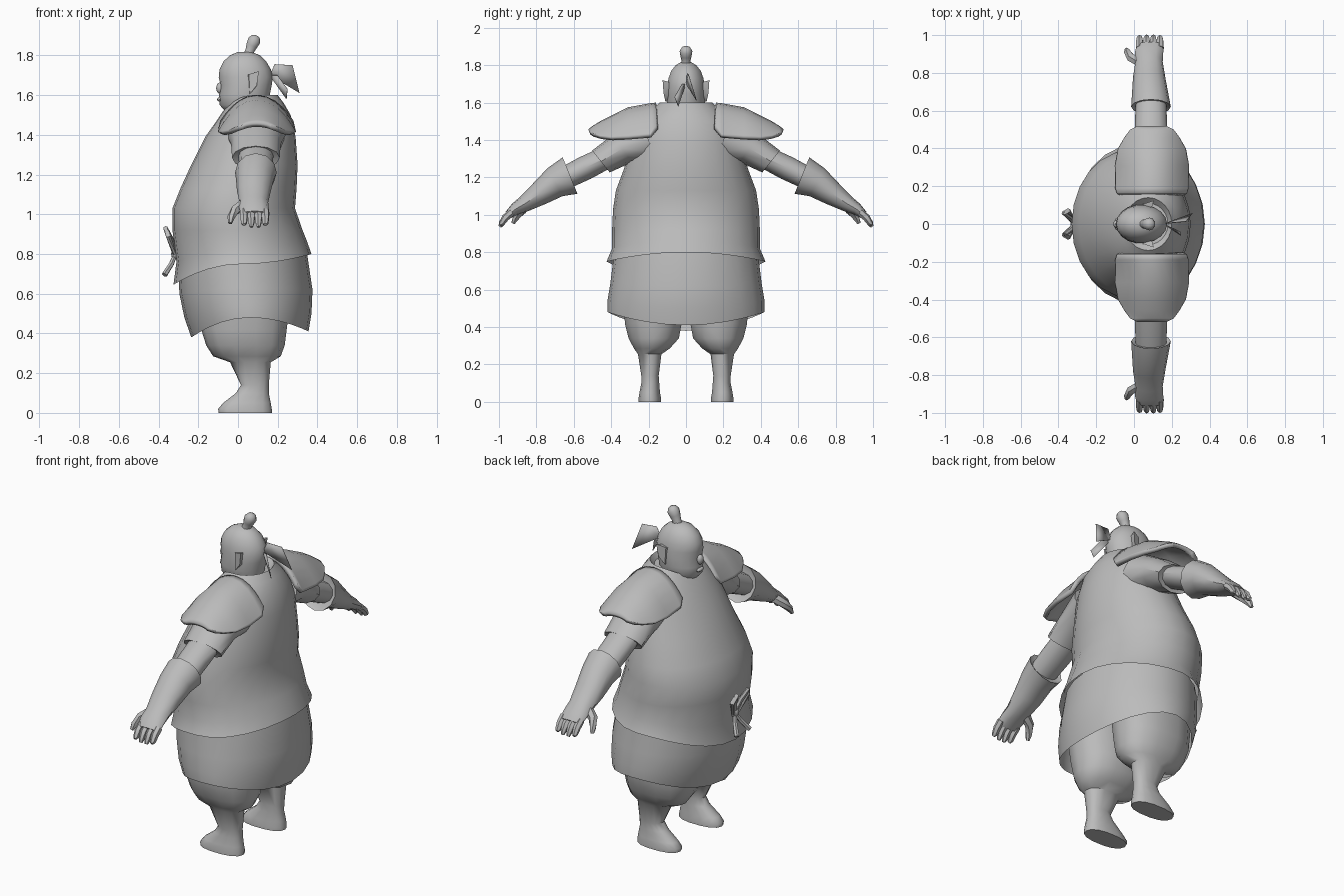
import bpy, bmesh, math
from mathutils import Vector

if "Cube" in bpy.data.objects:
    bpy.data.objects.remove(bpy.data.objects["Cube"])

grey = bpy.data.materials.new("plain_grey")
grey.diffuse_color = (0.5, 0.5, 0.5, 1)
grey.use_nodes = True
grey.node_tree.nodes["Principled BSDF"].inputs["Base Color"].default_value = grey.diffuse_color


def finish(name, bm, mirror=False, thick=0, angle=40):
    bmesh.ops.recalc_face_normals(bm, faces=bm.faces)
    me = bpy.data.meshes.new(name)
    bm.to_mesh(me)
    bm.free()
    me.materials.append(grey)
    ob = bpy.data.objects.new(name, me)
    bpy.context.collection.objects.link(ob)
    bpy.ops.object.select_all(action='DESELECT')
    ob.select_set(True)
    bpy.context.view_layer.objects.active = ob
    bpy.ops.object.shade_smooth_by_angle(angle=math.radians(angle))
    if thick:
        m = ob.modifiers.new("thickness", 'SOLIDIFY')
        m.thickness, m.offset = thick, -1
    if mirror:
        m = ob.modifiers.new("mirror", 'MIRROR')
        m.use_axis = (False, True, False)
    return ob


def skin(bm, rings, start=True, end=True, closed=True):
    """Bridge successive rings of points, optionally capping the ends."""
    vs = [[bm.verts.new(p) for p in r] for r in rings]
    n = len(vs[0])
    for a, b in zip(vs, vs[1:]):
        for i in range(n if closed else n - 1):
            j = (i + 1) % n
            bm.faces.new((a[i], a[j], b[j], b[i]))
    if start:
        bm.faces.new(vs[0])
    if end:
        bm.faces.new(vs[-1])


def hoop(z, x0, x1, hy, cy=0, n=20, power=1.0):
    """Level oval ring; z may be (front, side, back) heights."""
    zf, zs, zb = z if isinstance(z, tuple) else (z, z, z)
    cx, rx = (x0 + x1) / 2, (x1 - x0) / 2
    pts = []
    for i in range(n):
        t = 2 * math.pi * i / n
        c, s = math.cos(t), math.sin(t)
        zz = zs + ((zb if c > 0 else zf) - zs) * c * c
        pts.append((cx + rx * math.copysign(abs(c) ** power, c),
                    cy + hy * math.copysign(abs(s) ** power, s), zz))
    return pts


def arm_ring(x, y, z, tilt, rx, ru, n=12):
    """Oval ring across an arm that points along +y and down by tilt degrees."""
    a = math.radians(tilt)
    up = Vector((0, math.sin(a), math.cos(a)))
    return [Vector((x, y, z)) + Vector((rx * math.cos(t), 0, 0)) + up * ru * math.sin(t)
            for t in (2 * math.pi * i / n for i in range(n))]


def tube(bm, path, n=6):
    """Tapered tube through (x, y, z, radius) points."""
    ps = [Vector(p[:3]) for p in path]
    rings = []
    for i, p in enumerate(ps):
        d = (ps[min(i + 1, len(ps) - 1)] - ps[max(i - 1, 0)]).normalized()
        u = d.cross(Vector((0.3, 0.2, 1) if abs(d.z) < 0.9 else (1, 0, 0))).normalized()
        v = d.cross(u)
        rings.append([p + (u * math.cos(2 * math.pi * k / n) + v * math.sin(2 * math.pi * k / n))
                      * path[i][3] for k in range(n)])
    skin(bm, rings)


def blob(bm, centre, size):
    r = bmesh.ops.create_uvsphere(bm, u_segments=12, v_segments=8, radius=1)
    for v in r["verts"]:
        v.co = Vector(centre) + Vector(v.co[k] * size[k] for k in range(3))


# Robe body with a big belly and a flared, slanted hem
bm = bmesh.new()
skin(bm, [hoop((.645, .75, .80), -.325, .37, .425, n=24),
          hoop((.76, .82, .87), -.31, .345, .395, n=24),
          hoop(.92, -.33, .325, .395, n=24),
          hoop(1.03, -.33, .287, .39, n=24),
          hoop(1.13, -.29, .295, .375, n=24),
          hoop(1.25, -.235, .30, .33, n=24),
          hoop(1.39, -.165, .29, .295, n=24),
          hoop((1.46, 1.5, 1.5), -.115, .265, .25, n=24),
          hoop((1.52, 1.56, 1.56), -.075, .23, .185, n=24),
          hoop((1.545, 1.60, 1.60), -.05, .20, .14, n=24),
          hoop((1.52, 1.57, 1.57), -.03, .18, .11, n=24)], start=False)
finish("robe_body", bm)

# Skirt, lower at front and back than at the sides
bm = bmesh.new()
skin(bm, [hoop((.38, .48, .41), -.235, .355, .42, n=24),
          hoop((.48, .54, .50), -.27, .37, .42, n=24),
          hoop((.60, .63, .62), -.295, .375, .405, n=24),
          hoop((.72, .79, .82), -.30, .345, .385, n=24)], start=False, end=False)
finish("skirt", bm)

# Baggy legs narrowing to boots
bm = bmesh.new()
legs = [(.60, -.20, .27, .02, .34), (.42, -.185, .245, .02, .33), (.34, -.16, .235, .035, .31),
        (.285, -.125, .215, .085, .28), (.255, -.04, .165, .13, .258), (.14, .015, .155, .145, .24),
        (.10, -.01, .155, .142, .24), (.05, -.075, .165, .138, .25), (.02, -.1, .17, .132, .255),
        (0, -.098, .17, .132, .255)]
skin(bm, [hoop(z, x0, x1, (y1 - y0) / 2, (y0 + y1) / 2, 14, .85) for z, x0, x1, y0, y1 in legs])
finish("leg_and_boot", bm, mirror=True, angle=50)

# Short sleeve
bm = bmesh.new()
skin(bm, [arm_ring(.09, .20, 1.40, 20, .15, .13), arm_ring(.09, .34, 1.355, 35, .125, .09),
          arm_ring(.09, .455, 1.285, 39, .12, .075), arm_ring(.09, .45, 1.29, 39, .09, .055)])
finish("sleeve", bm, mirror=True)

# Bare arm between sleeve and cuff
bm = bmesh.new()
skin(bm, [arm_ring(.09, .40, 1.32, 35, .09, .06), arm_ring(.09, .54, 1.25, 28, .085, .065),
          arm_ring(.09, .66, 1.19, 28, .08, .06)])
finish("arm", bm, mirror=True)

# Flared cuff running down to the wrist
bm = bmesh.new()
skin(bm, [arm_ring(.09, .63, 1.20, 22, .085, .08), arm_ring(.09, .62, 1.21, 22, .105, .105),
          arm_ring(.085, .70, 1.175, 28, .095, .085), arm_ring(.08, .78, 1.115, 35, .085, .065),
          arm_ring(.08, .86, 1.06, 38, .072, .045), arm_ring(.08, .91, 1.032, 38, .075, .034),
          arm_ring(.085, .95, 1.0, 42, .07, .022)])
finish("cuff_and_palm", bm, mirror=True)

# Fingers and thumb
bm = bmesh.new()
for k, x in enumerate((.03, .067, .103, .138)):
    tip = .93 + .012 * abs(k - 1.5)
    tube(bm, [(x, .93, 1.015, .021), (x, .965, .985, .02), (x, .985, .955, .016),
              (x, .995, tip, .009)])
tube(bm, [(.03, .86, 1.05, .028), (-.015, .88, 1.02, .025), (-.035, .91, .985, .019),
          (-.04, .925, .955, .01)])
finish("fingers", bm, mirror=True)

# Domed shoulder plates
bm = bmesh.new()
rows = [(.16, .185, 1.60, 1.47), (.19, .195, 1.597, 1.425), (.31, .197, 1.575, 1.415),
        (.40, .18, 1.53, 1.412), (.46, .145, 1.50, 1.42), (.50, .115, 1.475, 1.435),
        (.52, .075, 1.46, 1.45)]
skin(bm, [[(.095 + hw * s, y, ze + (zt - ze) * (1 - abs(s) ** 2.2))
           for s in (math.sin(math.pi / 2 * i / 6) for i in range(-6, 7))]
          for y, hw, zt, ze in rows], False, False, False)
for f in bm.faces:
    f.normal_update()
finish("shoulder_plate", bm, mirror=True, thick=.025)

# Head with a full jaw, plus neck
bm = bmesh.new()
head = [(1.50, -.03, .15, .085), (1.525, -.07, .15, .082), (1.55, -.092, .152, .096),
        (1.60, -.095, .16, .104), (1.65, -.088, .17, .103), (1.69, -.097, .175, .101),
        (1.73, -.093, .165, .095), (1.77, -.073, .142, .08), (1.80, -.04, .11, .056),
        (1.818, .0, .07, .025)]
skin(bm, [hoop(z, a, b, h, n=18) for z, a, b, h in head])
finish("head", bm, angle=60)

# Nose and lips
bm = bmesh.new()
blob(bm, (-.092, 0, 1.635), (.018, .022, .028))
blob(bm, (-.092, 0, 1.578), (.013, .032, .011))
finish("nose_and_mouth", bm)

# Ears
bm = bmesh.new()
skin(bm, [[(.045, .09, 1.70), (.095, .09, 1.71), (.09, .09, 1.64), (.055, .09, 1.61)],
          [(.055, .108, 1.705), (.105, .125, 1.72), (.095, .12, 1.65), (.06, .11, 1.605)]])
finish("ear", bm, mirror=True)

# Topknot
bm = bmesh.new()
tube(bm, [(.05, 0, 1.79, .03), (.06, 0, 1.825, .024), (.07, 0, 1.85, .03),
          (.082, 0, 1.875, .034), (.09, 0, 1.893, .024), (.093, 0, 1.90, .01)], 10)
finish("topknot", bm, angle=60)

# Headband tails
bm = bmesh.new()
for tail in (((.16, 0, 1.70), (.185, .005, 1.755), (.275, .012, 1.75), (.31, .055, 1.61)),
             ((.16, 0, 1.70), (.20, -.02, 1.70), (.25, -.06, 1.63), (.245, -.04, 1.58))):
    bm.faces.new([bm.verts.new(p) for p in tail])
finish("headband_tails", bm, thick=.003)

# Belt bow on the belly: knot, two loops and two hanging ends
bm = bmesh.new()
blob(bm, (-.315, 0, .80), (.022, .025, .028))
for s in (-1, 1):
    tube(bm, [(-.315, 0, .80, .01), (-.335, s * .03, .87, .014), (-.365, s * .055, .93, .012),
              (-.35, s * .07, .89, .014), (-.32, s * .02, .80, .01)])
    tube(bm, [(-.315, 0, .80, .01), (-.335, s * .025, .75, .013), (-.37, s * .06, .695, .015)])
finish("belt_bow", bm)
